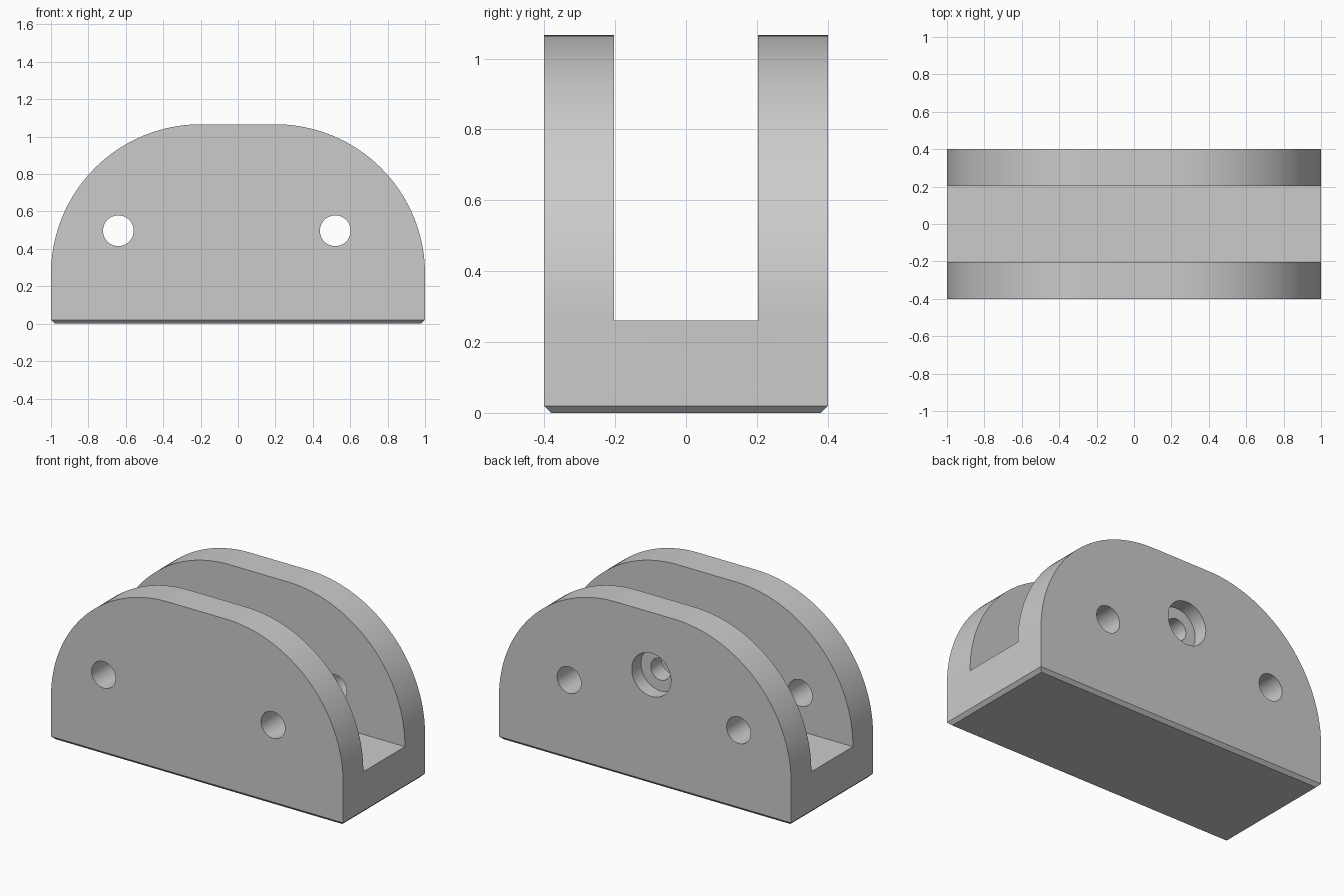
import bpy
import bmesh
from math import cos, sin, pi, radians
from mathutils import Matrix

if "Cube" in bpy.data.objects:
    bpy.data.objects.remove(bpy.data.objects["Cube"], do_unlink=True)

HEIGHT, HALF_DEPTH, RADIUS = 1.066, 0.4, 0.8
SLOT_HALF, SLOT_FLOOR, CHAMFER = 0.203, 0.261, 0.02
ARC_STEPS = 40

grey = bpy.data.materials.new("plain grey")
grey.use_nodes = True
grey.diffuse_color = (0.6, 0.6, 0.6, 1)
grey.node_tree.nodes["Principled BSDF"].inputs["Base Color"].default_value = (0.6, 0.6, 0.6, 1)


def make_object(name, bm):
    bmesh.ops.recalc_face_normals(bm, faces=bm.faces)
    mesh = bpy.data.meshes.new(name)
    bm.to_mesh(mesh)
    bm.free()
    mesh.materials.append(grey)
    obj = bpy.data.objects.new(name, mesh)
    bpy.context.collection.objects.link(obj)
    return obj


def cylinder_y(name, x, z, radius, y0, y1):
    bm = bmesh.new()
    place = Matrix.Translation((x, (y0 + y1) / 2, z)) @ Matrix.Rotation(pi / 2, 4, "X")
    bmesh.ops.create_cone(bm, cap_ends=True, segments=64, radius1=radius,
                          radius2=radius, depth=y1 - y0, matrix=place)
    return make_object(name, bm)


def cut(target, cutter):
    cutter.hide_render = True
    mod = target.modifiers.new("cut", "BOOLEAN")
    mod.operation = "DIFFERENCE"
    mod.solver = "EXACT"
    mod.object = cutter
    bpy.context.view_layer.objects.active = target
    bpy.ops.object.modifier_apply(modifier=mod.name)
    bpy.data.objects.remove(cutter, do_unlink=True)


# Rounded body: arched outline pushed through the depth
corner_x, corner_z = 1 - RADIUS, HEIGHT - RADIUS
angles = [pi / 2 * i / ARC_STEPS for i in range(ARC_STEPS + 1)]
right_half = [(1, 0)] + [(corner_x + RADIUS * cos(a), corner_z + RADIUS * sin(a)) for a in angles]
outline = right_half + [(-x, z) for x, z in reversed(right_half)]
bm = bmesh.new()
front = bm.faces.new([bm.verts.new((x, -HALF_DEPTH, z)) for x, z in outline])
swept = bmesh.ops.extrude_face_region(bm, geom=[front])
bmesh.ops.translate(bm, vec=(0, 2 * HALF_DEPTH, 0),
                    verts=[g for g in swept["geom"] if isinstance(g, bmesh.types.BMVert)])
bmesh.ops.recalc_face_normals(bm, faces=bm.faces)

# Chamfer around the underside
under = [e for e in bm.edges if all(v.co.z < 0.001 for v in e.verts)]
bmesh.ops.bevel(bm, geom=under, offset=CHAMFER, segments=1, affect="EDGES")
body = make_object("clevis_bracket", bm)

# Slot between the two cheeks
bm = bmesh.new()
slot_size = Matrix.Diagonal((3, 2 * SLOT_HALF, 2, 1))
bmesh.ops.create_cube(bm, size=1, matrix=Matrix.Translation((0, 0, SLOT_FLOOR + 1)) @ slot_size)
cut(body, make_object("slot_cutter", bm))

# Pin holes through both cheeks
for x in (-0.64, 0.52):
    cut(body, cylinder_y("pin_hole_cutter", x, 0.497, 0.082, -0.6, 0.6))

# Counterbored hole in the back cheek only
cut(body, cylinder_y("counterbore_cutter", -0.043, 0.68, 0.134, HALF_DEPTH - 0.09, 0.6))
cut(body, cylinder_y("screw_hole_cutter", -0.043, 0.68, 0.067, 0, 0.6))

# Smooth the curved walls, keep edges crisp
bpy.ops.object.select_all(action="DESELECT")
body.select_set(True)
bpy.context.view_layer.objects.active = body
bpy.ops.object.shade_smooth_by_angle(angle=radians(25))
